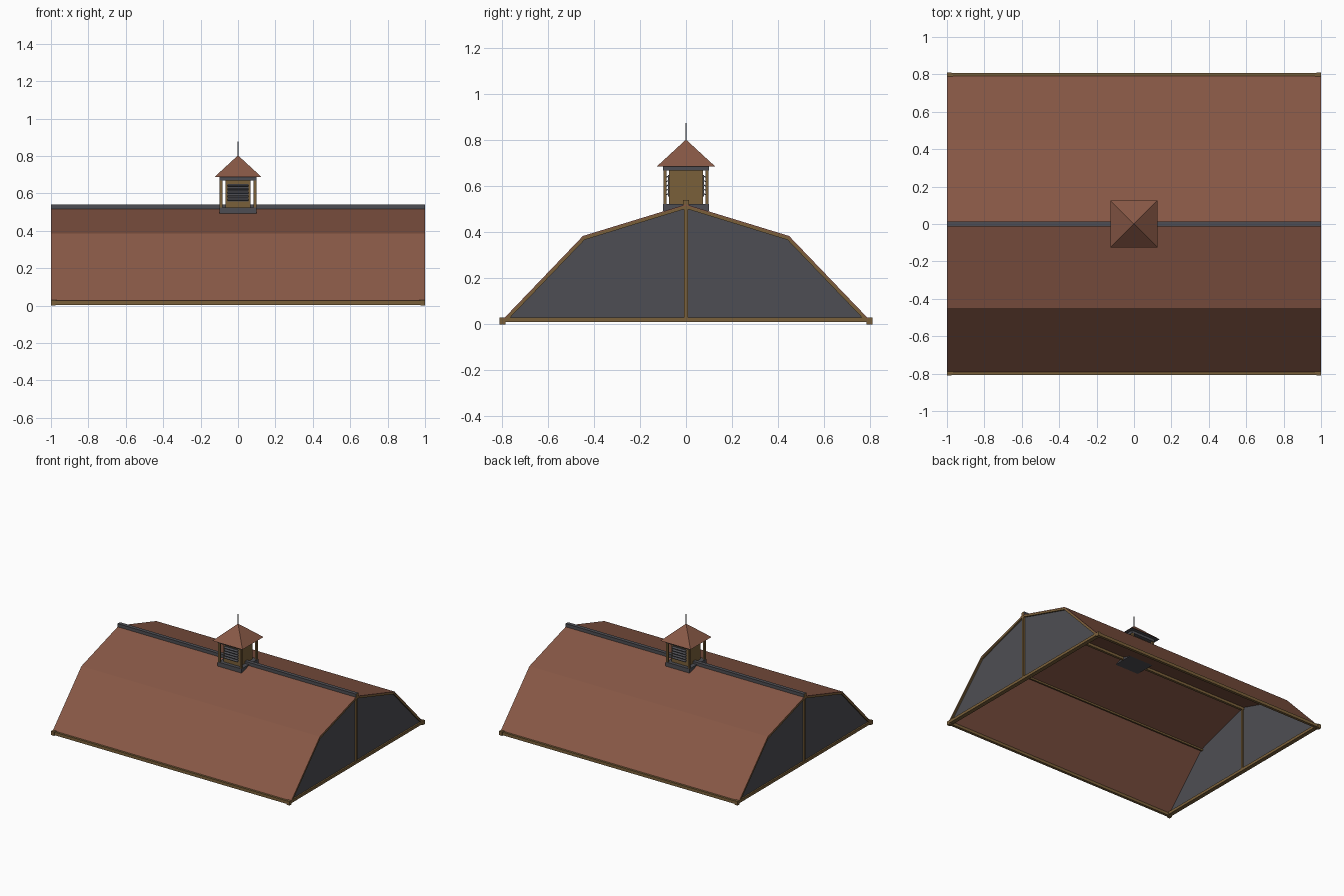
import bpy, bmesh, math
from mathutils import Vector

if "Cube" in bpy.data.objects:
    bpy.data.objects.remove(bpy.data.objects["Cube"])


def material(name, rgb):
    m = bpy.data.materials.new(name)
    m.diffuse_color = (*rgb, 1)
    m.use_nodes = True
    m.node_tree.nodes["Principled BSDF"].inputs["Base Color"].default_value = m.diffuse_color
    return m


ROOF = material("roof_red_brown", (0.246, 0.098, 0.061))
GREY = material("dark_grey", (0.076, 0.076, 0.087))
WOOD = material("timber", (0.195, 0.117, 0.042))


def mesh_object(name, verts, faces, mats):
    me = bpy.data.meshes.new(name)
    me.from_pydata(verts, [], faces)
    for m in mats:
        me.materials.append(m)
    bm = bmesh.new()
    bm.from_mesh(me)
    bmesh.ops.recalc_face_normals(bm, faces=bm.faces)
    bm.to_mesh(me)
    bm.free()
    ob = bpy.data.objects.new(name, me)
    bpy.context.collection.objects.link(ob)
    return ob


def prism(name, profile, x0, x1, mat):
    """Extrude a closed (y, z) profile along x."""
    n = len(profile)
    verts = [(x, y, z) for x in (x0, x1) for y, z in profile]
    faces = [tuple(range(n)), tuple(range(n, 2 * n))]
    faces += [(i, (i + 1) % n, n + (i + 1) % n, n + i) for i in range(n)]
    return mesh_object(name, verts, faces, [mat])


def box(name, x, y, z, mat, tilt=0):
    """Box from (min, max) ranges, optionally tilted about x."""
    c = Vector((sum(x) / 2, sum(y) / 2, sum(z) / 2))
    ob = prism(name, [(y[0] - c.y, z[0] - c.z), (y[1] - c.y, z[0] - c.z),
                      (y[1] - c.y, z[1] - c.z), (y[0] - c.y, z[1] - c.z)],
               x[0] - c.x, x[1] - c.x, mat)
    ob.location = c
    ob.rotation_euler.x = tilt
    return ob


def band(outer, inner):
    """Closed symmetric strip between two half profiles running eave to ridge."""
    def full(h):
        return h + [(-y, z) for y, z in reversed(h[:-1])]
    return full(outer) + full(inner)[::-1]


# Gambrel roof shell
outer = [(0.795, 0.022), (0.448, 0.384), (0, 0.521)]
under = [(0.789, 0.022), (0.446, 0.379), (0, 0.516)]
rake_in = [(0.772, 0.022), (0.441, 0.367), (0, 0.503)]
prism("roof_shell", band(outer, under), -1, 1, ROOF)

# Gable ends: wall, rake trim, centre post and sill
wall = under + [(-0.446, 0.379), (-0.789, 0.022)]
for side, s in (("right", 1), ("left", -1)):
    prism(side + "_gable_wall", wall, s * 0.980, s * 0.988, GREY)
    prism(side + "_rake_trim", band(under, rake_in), s * 0.986, s * 0.999, WOOD)
    xs = sorted((s * 0.968, s * 0.999))
    box(side + "_gable_post", xs, (-0.008, 0.008), (0.02, 0.508), WOOD)
    box(side + "_gable_sill", xs, (-0.79, 0.79), (0.009, 0.03), WOOD)

# Eave beams, corner blocks and knee purlins
for side, s in (("back", 1), ("front", -1)):
    box(side + "_eave_beam", (-0.99, 0.99), sorted((s * 0.786, s * 0.806)),
        (0.004, 0.027), WOOD)
    for x in (-1, 1):
        box(side + "_corner_block", sorted((x, x * 0.975)),
            sorted((s * 0.785, s * 0.81)), (0.0, 0.03), WOOD)
    box(side + "_knee_purlin", (-0.98, 0.98), sorted((s * 0.431, s * 0.443)),
        (0.364, 0.377), WOOD)

# Ridge beam below, ridge cap above with timber end grain
box("ridge_beam", (-0.98, 0.98), (-0.009, 0.009), (0.494, 0.514), WOOD)
cap = box("ridge_cap", (-1, 1), (-0.014, 0.014), (0.516, 0.541), GREY)
cap.data.materials.append(WOOD)
for p in cap.data.polygons:
    if abs(p.normal.x) > 0.9:
        p.material_index = 1

# Cupola base, core, corner posts and top plate
box("cupola_base", (-0.1, 0.1), (-0.1, 0.1), (0.492, 0.524), GREY)
box("cupola_core", (-0.068, 0.068), (-0.074, 0.074), (0.522, 0.67), WOOD)
for x in (-0.091, 0.091):
    for y in (-0.091, 0.091):
        box("cupola_post", (x - 0.007, x + 0.007), (y - 0.007, y + 0.007),
            (0.522, 0.675), WOOD)
box("cupola_top_plate", (-0.1, 0.1), (-0.1, 0.1), (0.668, 0.69), GREY)

# Louvres on the front and back of the cupola
for s in (-1, 1):
    box("louvre_panel", (-0.057, 0.057), sorted((s * 0.073, s * 0.078)),
        (0.556, 0.65), GREY)
    for i in range(5):
        z = 0.565 + i * 0.019
        box("louvre_slat", (-0.057, 0.057), sorted((s * 0.073, s * 0.091)),
            (z - 0.002, z + 0.002), GREY, tilt=-s * math.radians(30))

# Cupola roof and spire
r = 0.126
corners = [(-r, -r), (r, -r), (r, r), (-r, r)]
mesh_object("cupola_roof",
            [(x, y, 0.687) for x, y in corners] + [(0, 0, 0.803)],
            [(0, 1, 2, 3)] + [(i, (i + 1) % 4, 4) for i in range(4)], [ROOF, GREY])
for p in bpy.data.objects["cupola_roof"].data.polygons:
    if p.normal.z < -0.9:
        p.material_index = 1
box("spire", (-0.003, 0.003), (-0.003, 0.003), (0.79, 0.876), GREY)
